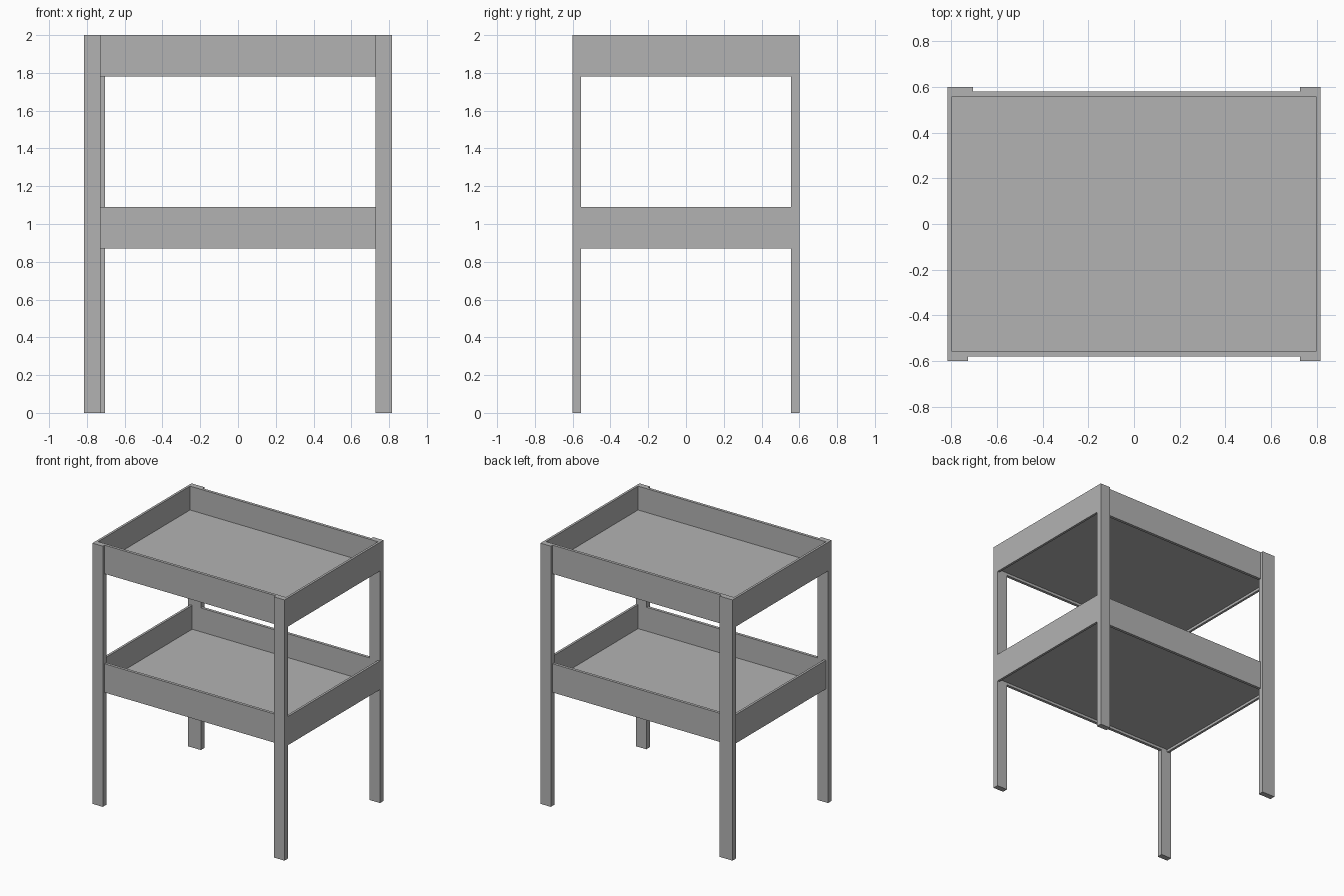
import bpy

cube = bpy.data.objects.get("Cube")
if cube:
    bpy.data.objects.remove(cube, do_unlink=True)

grey = bpy.data.materials.new("plain grey")
grey.use_nodes = True
COLOUR = (0.45, 0.45, 0.45, 1)
grey.diffuse_color = COLOUR
grey.node_tree.nodes["Principled BSDF"].inputs["Base Color"].default_value = COLOUR


def box(name, x, y, z):
    """Box spanning the given (low, high) range on each axis."""
    spans = (x, y, z)
    bpy.ops.mesh.primitive_cube_add(size=1, location=[(a + b) / 2 for a, b in spans])
    ob = bpy.context.object
    ob.name = name
    ob.scale = [abs(b - a) for a, b in spans]
    bpy.ops.object.transform_apply(location=False, rotation=False, scale=True)
    ob.data.materials.append(grey)
    return ob


X, Y = 0.815, 0.60            # outer faces of the legs
LEG_X, INNER_Y = 0.727, 0.557  # inner faces of the legs
RAIL_Y, SIDE_X = 0.579, 0.797  # rail outside, side panel inside
SIDE_T = X - SIDE_X

# Four flat legs, the back right one a little wider
for sx, side in ((-1, "right"), (1, "left")):
    for sy, end in ((-1, "front"), (1, "back")):
        inner = 0.705 if (sx, sy) == (-1, 1) else LEG_X
        box(f"{end}_{side}_leg", sorted((sx * inner, sx * X)),
            sorted((sy * INNER_Y, sy * Y)), (0, 2))

# Two shallow trays; the lower one is set in on its right side
for level, bottom, inset in (("upper", 1.78, 0), ("lower", 0.87, SIDE_T)):
    height = (bottom, bottom + 0.22)
    right_in = -SIDE_X + inset
    end_y = RAIL_Y if inset else INNER_Y
    box(f"{level}_left_panel", (SIDE_X, X), (-INNER_Y, INNER_Y), height)
    box(f"{level}_right_panel", (right_in - SIDE_T, right_in), (-end_y, end_y), height)
    for sy, end in ((-1, "front"), (1, "back")):
        box(f"{level}_{end}_rail", (right_in, SIDE_X),
            sorted((sy * INNER_Y, sy * RAIL_Y)), height)
    box(f"{level}_tray_floor", (right_in, SIDE_X), (-INNER_Y, INNER_Y),
        (bottom + 0.02, bottom + 0.037))
